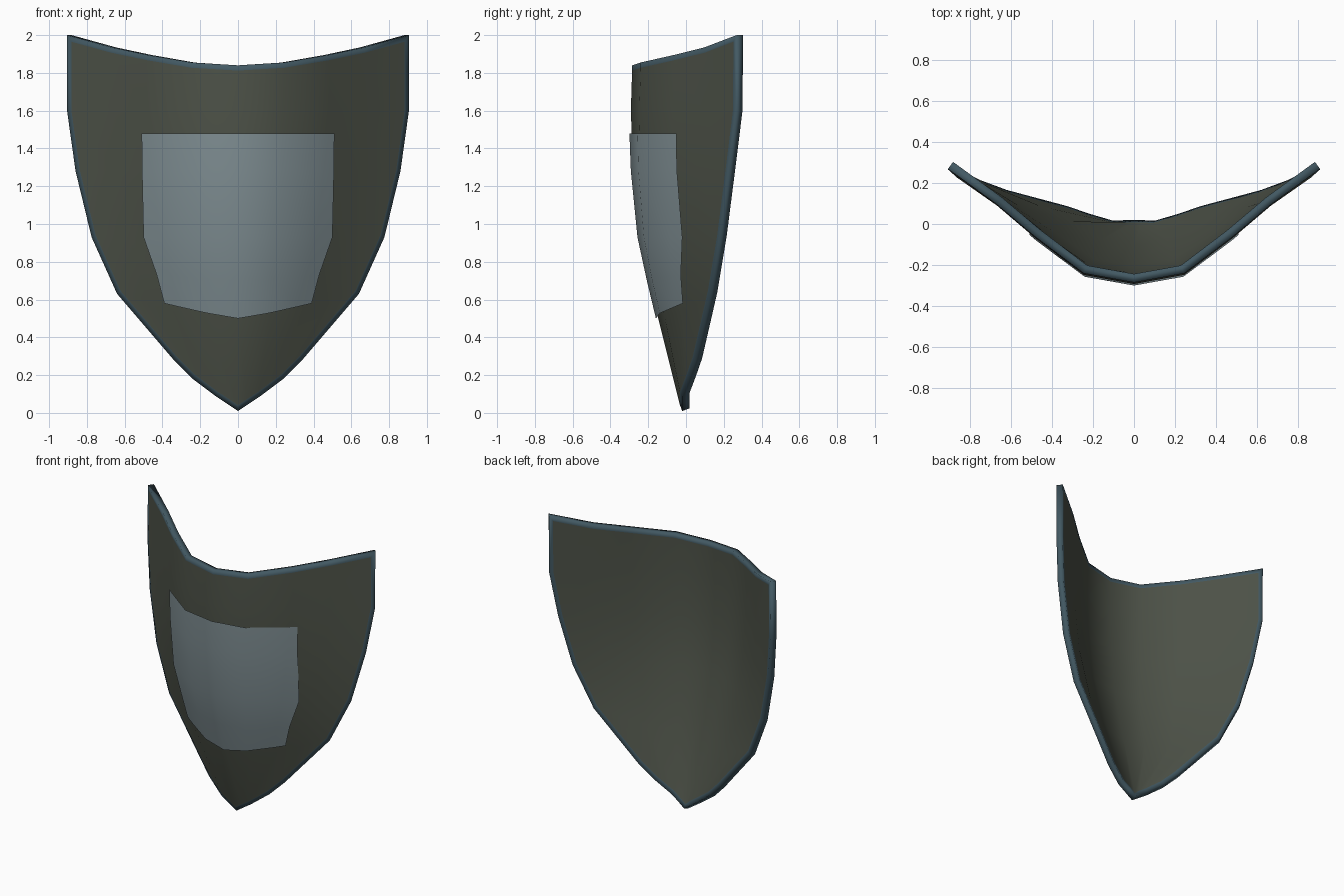
import bpy, bmesh

if "Cube" in bpy.data.objects:
    bpy.data.objects.remove(bpy.data.objects["Cube"])

# Outline and curvature: height, half width, centre depth, edge depth
SECTIONS = [(0.01, 0, -.02, -.02), (.09, .12, -.043, -.02), (.18, .24, -.065, .015),
            (.28, .34, -.092, .05), (.63, .64, -.18, .13), (.93, .775, -.245, .18),
            (1.28, .86, -.28, .225), (1.6, .905, -.292, .265), (2.0, .905, -.28, .268)]
U = [0, .27, .53, .74, 1]
BEND = [0, .08, .4, .69, 1]


def lerp_table(keys, vals, t):
    if t <= keys[0]:
        return vals[0]
    for i in range(len(keys) - 1):
        if t <= keys[i + 1]:
            f = (t - keys[i]) / (keys[i + 1] - keys[i])
            return vals[i] + f * (vals[i + 1] - vals[i])
    return vals[-1]


def section(z, k):
    return lerp_table([s[0] for s in SECTIONS], [s[k] for s in SECTIONS], z)


def depth(x, z):
    w = section(z, 1)
    s = lerp_table(U, BEND, x / w if w > 1e-6 else 1)
    return section(z, 2) * (1 - s) + section(z, 3) * s


def material(name, color):
    m = bpy.data.materials.new(name)
    m.diffuse_color = (*color, 1)
    m.use_nodes = True
    m.node_tree.nodes["Principled BSDF"].inputs["Base Color"].default_value = m.diffuse_color
    return m


def curved_sheet(name, rows, offset, mats, rim=0):
    """Rows of half (x, z) points from top to bottom, mirrored and bent onto the curve."""
    bm = bmesh.new()
    grid = []
    for row in rows:
        pts = [(-x, z) for x, z in row[:0:-1]] + row
        grid.append([bm.verts.new((x, depth(abs(x), z) - offset, z)) for x, z in pts])
    for a, b in zip(grid, grid[1:]):
        for i in range(len(a) - 1):
            bm.faces.new((a[i], b[i], b[i + 1], a[i + 1]))
    bm.normal_update()
    if rim:
        ring = bmesh.ops.inset_region(bm, faces=bm.faces[:], thickness=rim,
                                      use_boundary=True, use_even_offset=True)
        for f in ring["faces"]:
            f.material_index = 1
    mesh = bpy.data.meshes.new(name)
    bm.to_mesh(mesh)
    bm.free()
    for m in mats:
        mesh.materials.append(m)
    ob = bpy.data.objects.new(name, mesh)
    bpy.context.collection.objects.link(ob)
    bpy.context.view_layer.objects.active = ob
    ob.select_set(True)
    bpy.ops.object.shade_smooth_by_angle(angle=0.7)
    ob.select_set(False)
    return ob


olive = material("olive", (.075, .085, .065))
steel_blue = material("steel_blue", (.055, .10, .125))
pale = material("pale_grey", (.22, .28, .30))

# Shield body with coloured rim
rows = [[(u * .905, z) for u, z in zip(U, (1.84, 1.855, 1.895, 1.935, 2.0))]]
rows += [[(u * section(z, 1), z) for u in U] for z in (1.6, 1.28, .93)]
rows.append([(u * .64, .5 + .13 * u * u) for u in U])
rows.append([(0, .01), (.06, .05), (.12, .09), (.24, .18), (.34, .28)])
body = curved_sheet("shield_body", rows, 0, [olive, steel_blue], rim=.028)
solid = body.modifiers.new("thickness", "SOLIDIFY")
solid.thickness = .042
solid.offset = -1

# Front panel lying just above the shield face
panel = []
for z, edge, rise in ((1.48, .51, 0), (1.28, .508, 0), (.93, .5, 0), (.7, .43, .03), (.5, .39, .08)):
    w = section(z + rise, 1)
    xs = [0, .27 * w, .53 * w, edge]
    panel.append([(x, z + rise * (x / edge) ** 1.2) for x in xs])
curved_sheet("front_panel", panel, .012, [pale])
